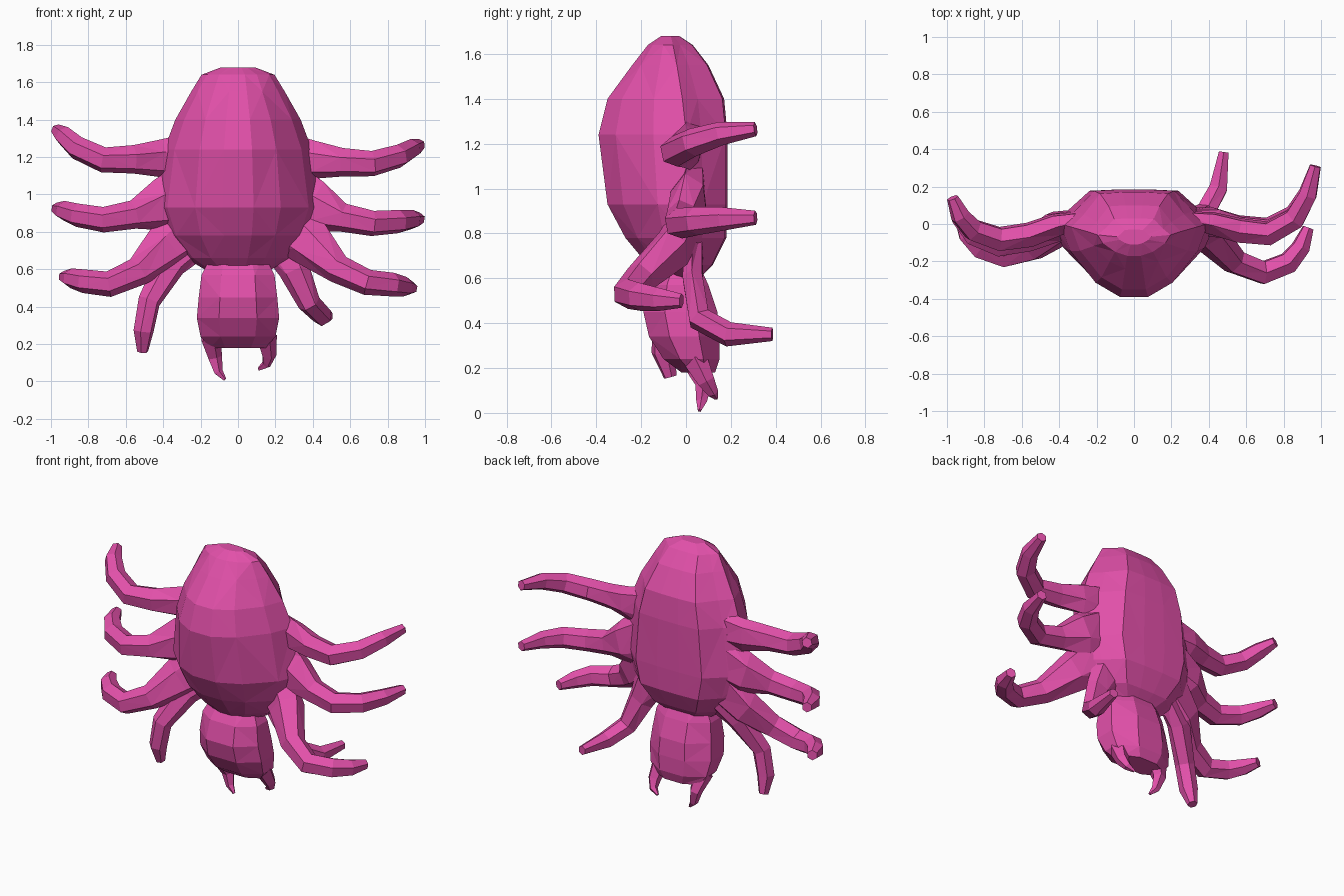
import bpy, bmesh, math
from mathutils import Vector

if "Cube" in bpy.data.objects:
    bpy.data.objects.remove(bpy.data.objects["Cube"])

pink = bpy.data.materials.new("pink")
pink.diffuse_color = (0.76, 0.08, 0.40, 1)
pink.use_nodes = True
pink.node_tree.nodes["Principled BSDF"].inputs["Base Color"].default_value = pink.diffuse_color


def loft(name, rings):
    """Skin a list of equal-length point rings and cap both ends."""
    bm = bmesh.new()
    vs = [[bm.verts.new(p) for p in r] for r in rings]
    n = len(vs[0])
    for i, (a, b) in enumerate(zip(vs, vs[1:])):
        for j in range(n):
            k = (j + 1) % n
            # alternate the diagonal for a faceted look
            if (i + j) % 2:
                bm.faces.new((a[j], a[k], b[k]))
                bm.faces.new((a[j], b[k], b[j]))
            else:
                bm.faces.new((a[j], a[k], b[j]))
                bm.faces.new((a[k], b[k], b[j]))
    bm.faces.new(vs[0])
    bm.faces.new(vs[-1])
    bmesh.ops.recalc_face_normals(bm, faces=bm.faces)
    me = bpy.data.meshes.new(name)
    bm.to_mesh(me)
    bm.free()
    me.materials.append(pink)
    ob = bpy.data.objects.new(name, me)
    bpy.context.collection.objects.link(ob)
    return ob


def egg(name, rows, half_section, widest):
    """Rows are z, half width, y front, y back; half_section runs front to back in unit x, y."""
    section = half_section + [(-x, y) for x, y in reversed(half_section)]
    rings = []
    for z, w, yf, yb in rows:
        ym = widest(z, yf, yb)
        rings.append([(w * x, ym + y * ((yb - ym) if y > 0 else (ym - yf)), z)
                      for x, y in section])
    return loft(name, rings)


def limb(name, path, radii, sides=6, flat=(1,)):
    """Tapered tube along a path; flat squashes the first rings front to back."""
    pts = [Vector(p) for p in path]
    rings, side, prev = [], None, None
    for i, p in enumerate(pts):
        t = (pts[min(i + 1, len(pts) - 1)] - pts[max(i - 1, 0)]).normalized()
        if side is None:
            side = t.cross(Vector((0, 1, 0.2))).normalized()
        else:
            side = prev.rotation_difference(t) @ side
        prev = t
        up = t.cross(side)
        r = radii[i] * 1.06
        ring = []
        for j in range(sides):
            a = 2 * math.pi * j / sides
            d = r * (math.cos(a) * side + math.sin(a) * up)
            d.y *= flat[i] if i < len(flat) else 1
            ring.append(p + d)
        rings.append(ring)
    return loft(name, rings)


HIP = (0.3, 0.6, 0.9)


def side_leg(name, sx, z_root, z_mid, z_tip, y_mid, y_tip, r):
    """Leg that runs outward to a knee, then curls back to its tip."""
    path = [(sx * x, 0.03 + f * (y_mid - 0.03), z_root + g * (z_mid - z_root))
            for x, f, g in ((0.24, 0, 0), (0.41, 0.3, 0.42), (0.56, 0.8, 0.8), (0.72, 1, 1))]
    path += [(sx * x, y_mid + f * (y_tip - y_mid), z_mid + g * (z_tip - z_mid))
             for x, f, g in ((0.86, 0.22, 0.4), (0.93, 0.57, 0.8), (0.97, 1, 1))]
    limb(name, path, (r, r * 0.75, 0.073, 0.065, 0.06, 0.05, 0.03), flat=HIP)


# big abdomen: domed front, sharp side edge, narrower flat back
egg("abdomen", [
    (1.68, 0.09, -0.11, -0.03), (1.64, 0.195, -0.17, 0.03), (1.55, 0.25, -0.24, 0.10),
    (1.40, 0.335, -0.35, 0.17), (1.24, 0.395, -0.39, 0.185), (0.93, 0.44, -0.35, 0.185),
    (0.78, 0.385, -0.27, 0.18), (0.66, 0.28, -0.17, 0.12), (0.60, 0.18, -0.11, 0.06)],
    [(0.19, -1), (0.52, -0.8), (0.86, -0.36), (1, 0.05), (0.8, 0.4), (0.54, 0.96), (0.18, 1)],
    lambda z, yf, yb: -0.07 * max(0, (z - 1.1) / 0.58) ** 1.5)

# head
egg("head", [
    (0.68, 0.14, -0.09, 0.05), (0.57, 0.195, -0.16, 0.10), (0.45, 0.21, -0.19, 0.14),
    (0.34, 0.22, -0.165, 0.15), (0.24, 0.2, -0.10, 0.15), (0.18, 0.15, -0.02, 0.13)],
    [(0.46, -1), (1, -0.42), (1, 0.42), (0.42, 1)],
    lambda z, yf, yb: (yf + yb) / 2)

# three pairs of curling side legs
side_leg("right_leg_1", 1, 1.20, 1.165, 1.265, -0.05, 0.31, 0.13)
side_leg("right_leg_2", 1, 1.00, 0.845, 0.87, -0.03, 0.31, 0.18)
side_leg("right_leg_3", 0.96, 0.88, 0.53, 0.50, -0.26, -0.02, 0.16)
side_leg("left_leg_1", -1, 1.20, 1.185, 1.345, -0.08, 0.14, 0.13)
side_leg("left_leg_2", -1, 1.00, 0.865, 0.925, -0.11, 0.14, 0.18)
side_leg("left_leg_3", -0.96, 0.85, 0.52, 0.56, -0.17, 0.03, 0.16)

# front legs beside the head
front_radii = (0.12, 0.08, 0.058, 0.052, 0.028)
limb("right_leg_4", [(0.2, 0.04, 0.8), (0.3, 0.03, 0.6), (0.38, 0.06, 0.42),
                     (0.45, 0.19, 0.35), (0.48, 0.385, 0.35)], front_radii, flat=HIP)
limb("left_leg_4", [(-0.2, 0.04, 0.8), (-0.36, -0.02, 0.63), (-0.475, -0.1, 0.43),
                    (-0.505, -0.1, 0.27), (-0.51, -0.07, 0.16)], front_radii, flat=HIP)

# hooked fangs under the head
fang_radii = (0.055, 0.038, 0.024, 0.008)
limb("left_fang", [(-0.15, 0.03, 0.24), (-0.125, 0.08, 0.13),
                   (-0.105, 0.07, 0.05), (-0.07, 0.06, 0.01)], fang_radii, 5)
limb("right_fang", [(0.15, 0.04, 0.24), (0.165, 0.09, 0.14),
                    (0.15, 0.12, 0.09), (0.11, 0.135, 0.065)], fang_radii, 5)
